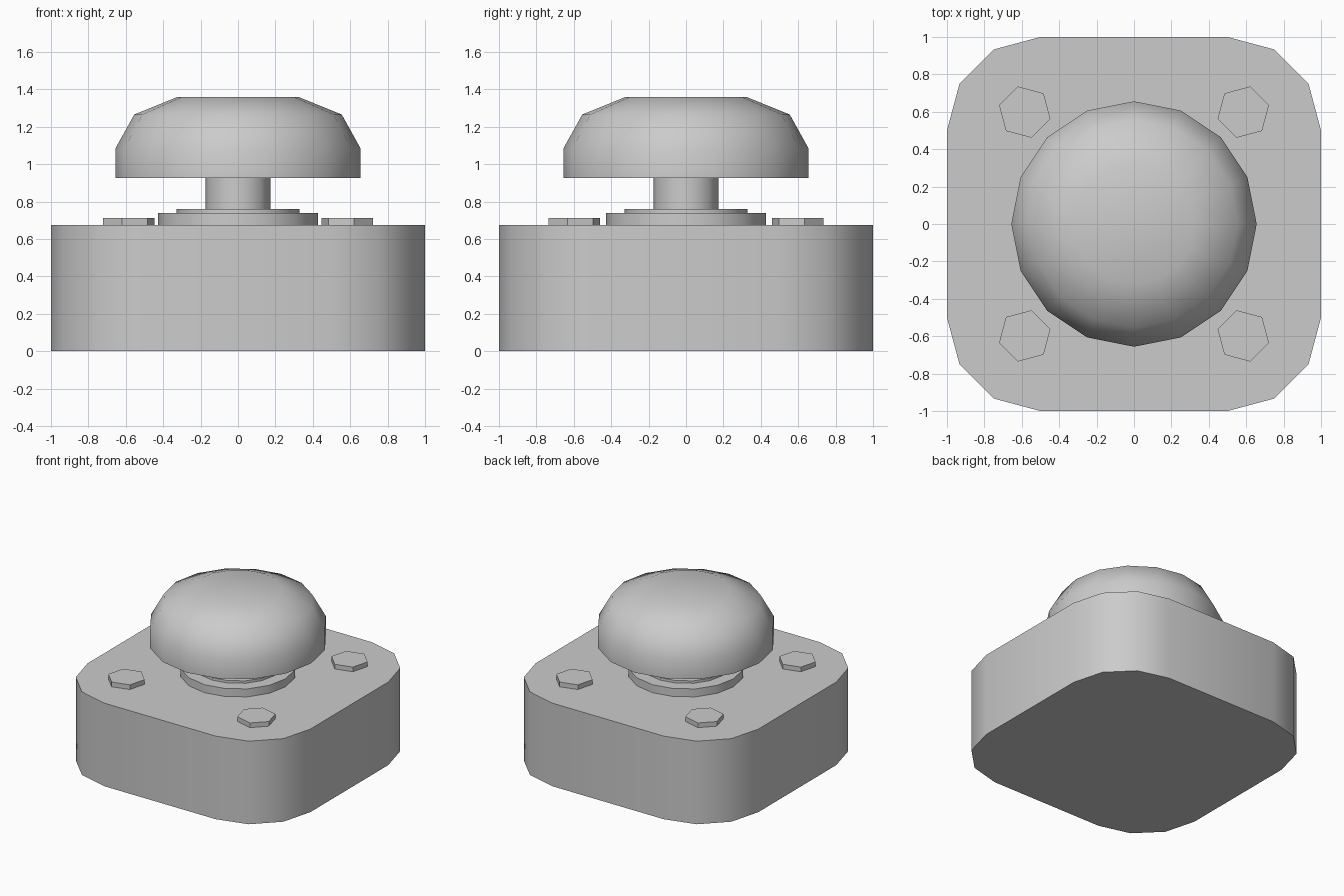
import bpy, bmesh
from math import cos, sin, pi, radians

if "Cube" in bpy.data.objects:
    bpy.data.objects.remove(bpy.data.objects["Cube"])


def finish(name, bm, loc=(0, 0, 0), angle=45):
    bmesh.ops.recalc_face_normals(bm, faces=bm.faces)
    mesh = bpy.data.meshes.new(name)
    bm.to_mesh(mesh)
    bm.free()
    ob = bpy.data.objects.new(name, mesh)
    ob.location = loc
    bpy.context.collection.objects.link(ob)
    bpy.ops.object.select_all(action='DESELECT')
    ob.select_set(True)
    bpy.context.view_layer.objects.active = ob
    bpy.ops.object.shade_smooth_by_angle(angle=radians(angle))
    return ob


def loft(name, rings, loc=(0, 0, 0)):
    """Skin matching rings of points and cap both ends."""
    bm = bmesh.new()
    rows = [[bm.verts.new(p) for p in ring] for ring in rings]
    n = len(rows[0])
    for a, b in zip(rows, rows[1:]):
        for i in range(n):
            j = (i + 1) % n
            bm.faces.new((a[i], a[j], b[j], b[i]))
    bm.faces.new(rows[0][::-1])
    bm.faces.new(rows[-1])
    return finish(name, bm, loc)


def lathe(name, profile, sides=16, loc=(0, 0, 0), turn=0):
    rings = [[(r * cos(turn + 2 * pi * i / sides), r * sin(turn + 2 * pi * i / sides), z)
              for i in range(sides)] for r, z in profile]
    return loft(name, rings, loc)


# Base block: square with three-segment rounded corners
outline = []
for k, (sx, sy) in enumerate(((1, 1), (-1, 1), (-1, -1), (1, -1))):
    for s in range(4):
        a = k * pi / 2 + s * pi / 6
        outline.append((sx * 0.5 + 0.5 * cos(a), sy * 0.5 + 0.5 * sin(a)))
loft("base_block", [[(x, y, z) for x, y in outline] for z in (0, 0.675)])

# Stepped collar and stem
lathe("collar", [(0.428, 0.66), (0.428, 0.74), (0.33, 0.74), (0.33, 0.76)])
lathe("stem", [(0.173, 0.75), (0.173, 0.94)])

# Domed push button
lathe("button_cap", [(0.656, 0.925), (0.656, 1.083), (0.555, 1.265), (0.322, 1.36)])

# Hexagonal corner bolts
for sx in (-1, 1):
    for sy in (-1, 1):
        lathe("corner_bolt", [(0.142, 0.66), (0.142, 0.713)], sides=6,
              loc=(sx * 0.584, sy * 0.598, 0), turn=radians(15 if sx * sy > 0 else 45))
